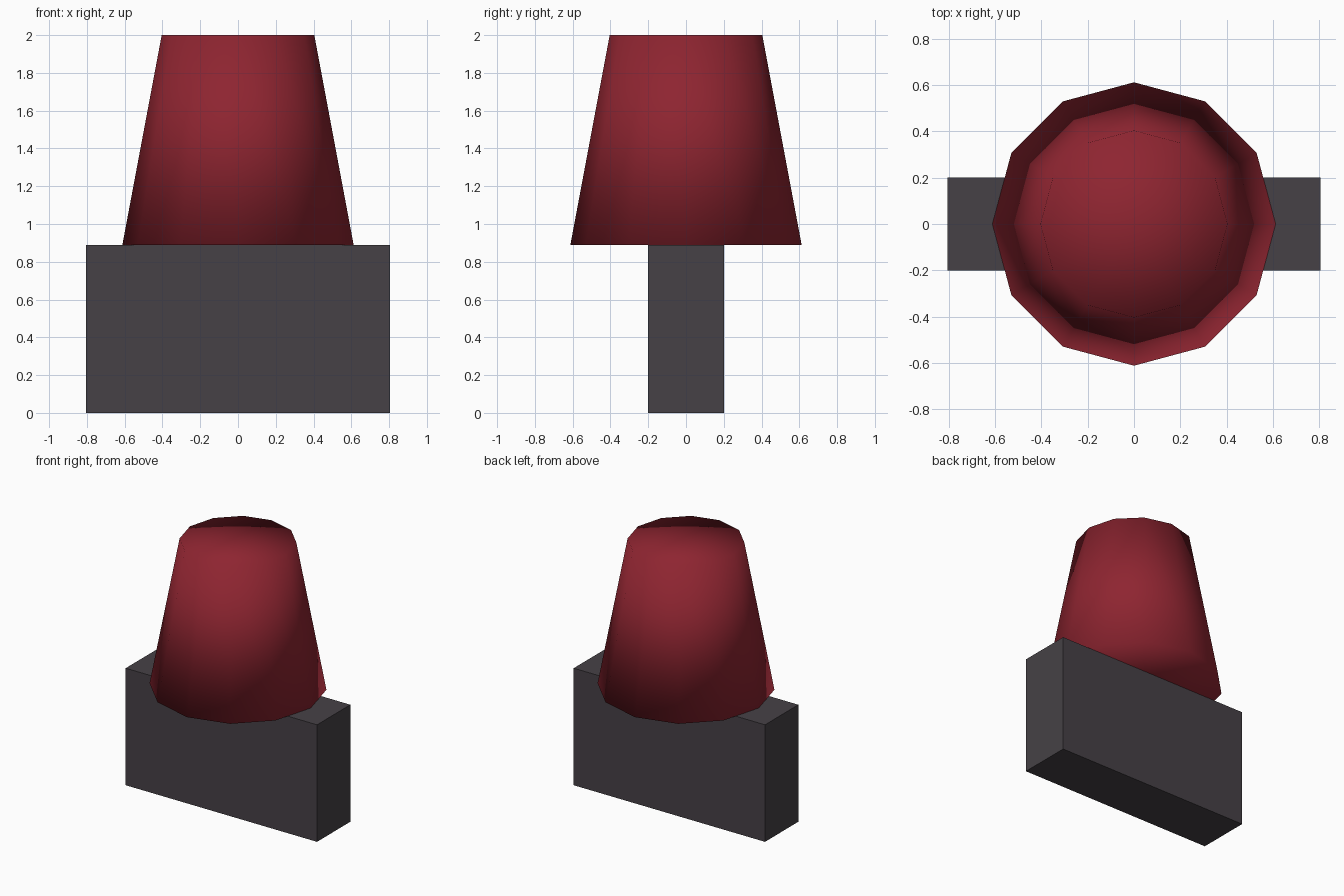
import bpy

if "Cube" in bpy.data.objects:
    bpy.data.objects.remove(bpy.data.objects["Cube"])


def flat_material(name, rgb):
    mat = bpy.data.materials.new(name)
    mat.diffuse_color = (*rgb, 1.0)
    mat.use_nodes = True
    mat.node_tree.nodes["Principled BSDF"].inputs["Base Color"].default_value = mat.diffuse_color
    return mat


red = flat_material("dark red", (0.27, 0.018, 0.03))
grey = flat_material("charcoal grey", (0.061, 0.053, 0.061))

BASE_TOP = 0.89
TOP = 2.0

# Flat-sided rectangular base
bpy.ops.mesh.primitive_cube_add(size=1, location=(0, 0, BASE_TOP / 2))
base = bpy.context.object
base.name = "base_block"
base.scale = (1.61, 0.4, BASE_TOP)
bpy.ops.object.transform_apply(location=False, rotation=False, scale=True)
base.data.materials.append(grey)

# Twelve-sided tapered top, closed at both ends and smooth all over
bpy.ops.mesh.primitive_cone_add(
    vertices=12, radius1=0.612, radius2=0.404, depth=TOP - BASE_TOP,
    end_fill_type='TRIFAN', location=(0, 0, (TOP + BASE_TOP) / 2))
shade = bpy.context.object
shade.name = "tapered_top"
shade.data.materials.append(red)
bpy.ops.object.shade_smooth()
